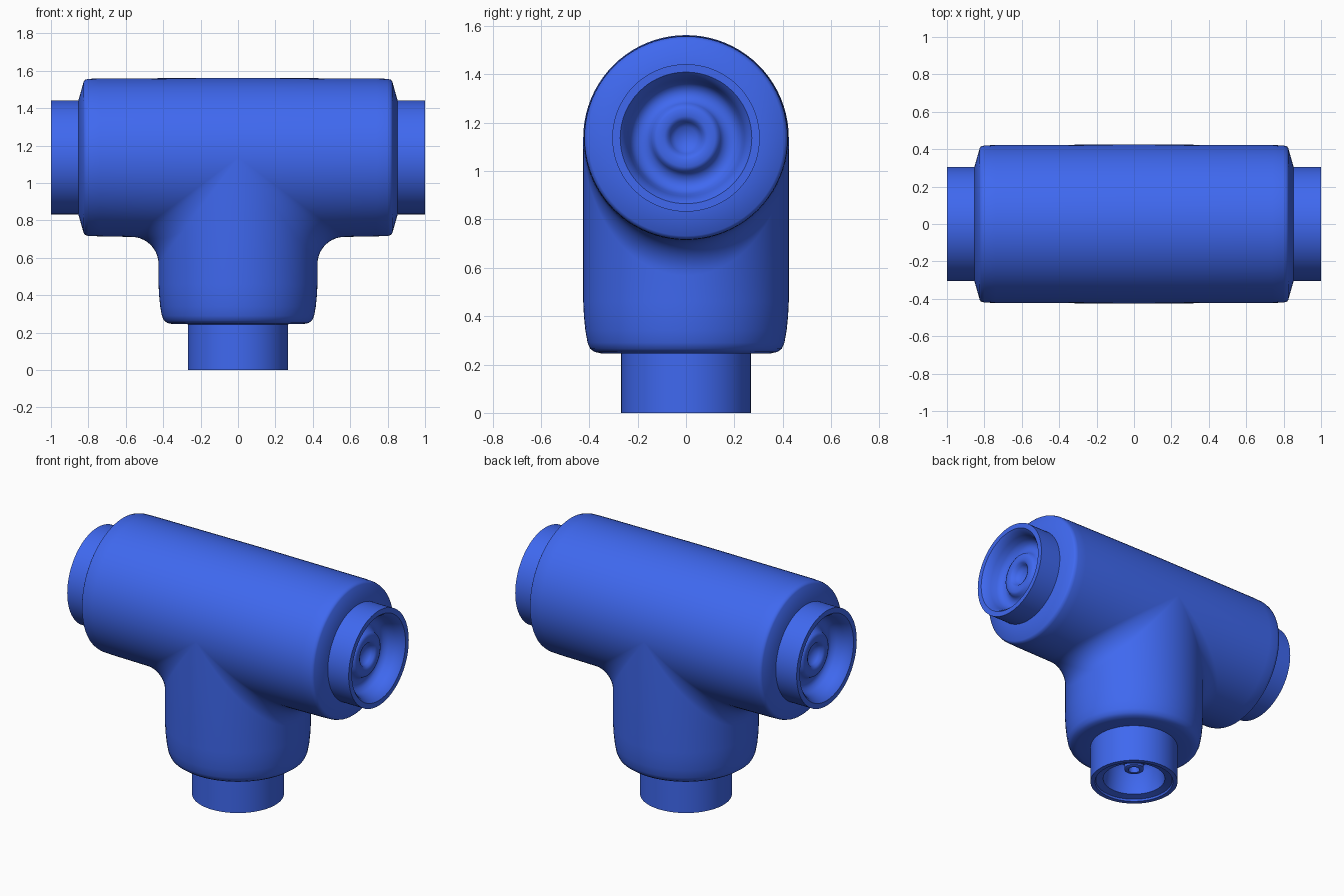
import bpy, bmesh, math
from math import sin, cos, pi, radians

if "Cube" in bpy.data.objects:
    bpy.data.objects.remove(bpy.data.objects["Cube"])

R, C = 0.425, 1.137          # barrel radius and height of the cross axis
N = 40                       # steps per half turn
blue = bpy.data.materials.new("blue")
blue.diffuse_color = (0.05, 0.14, 0.87, 1)
blue.use_nodes = True
blue.node_tree.nodes["Principled BSDF"].inputs["Base Color"].default_value = blue.diffuse_color


def loft(bm, rows):
    """Skin a list of equally long point rows with quads."""
    rows = [[bm.verts.new(p) for p in row] for row in rows]
    for a, b in zip(rows, rows[1:]):
        for i in range(len(a) - 1):
            bm.faces.new((a[i], a[i + 1], b[i + 1], b[i]))


def finish(bm, name, mirror=False):
    bmesh.ops.remove_doubles(bm, verts=bm.verts, dist=1e-5)
    bmesh.ops.recalc_face_normals(bm, faces=bm.faces)
    me = bpy.data.meshes.new(name)
    bm.to_mesh(me)
    bm.free()
    me.shade_smooth()
    me.set_sharp_from_angle(angle=radians(42))
    me.materials.append(blue)
    ob = bpy.data.objects.new(name, me)
    bpy.context.collection.objects.link(ob)
    if mirror:
        m = ob.modifiers.new("mirror", 'MIRROR')
        m.use_clip = True
        m.merge_threshold = 1e-4
    return ob


def lathe(name, profile, place, mirror=False):
    """Spin (axial, radius) points; place maps (axial, u, v) to space."""
    bm = bmesh.new()
    loft(bm, [[place(a, r * cos(t), r * sin(t)) for a, r in profile]
              for t in (i * pi / N for i in range(2 * N + 1))])
    return finish(bm, name, mirror)


# Tee body: right half, each strip runs from the arm end round the fillet down the stem
arm_end = [(0.852, 0), (0.852, 0.31), (0.825, 0.405), (0.818, 0.415), (0.80, 0.42), (0.74, 0.422)]
stem_end = [(0.46, 0.425), (0.40, 0.422), (0.34, 0.416), (0.29, 0.407), (0.265, 0.396),
            (0.252, 0.378), (0.246, 0.35), (0.245, 0.27), (0.245, 0)]
bm = bmesh.new()
lower, upper = [], []
for i in range(N + 1):
    t = -pi / 2 + i * pi / N
    s, k = sin(t), max(cos(t), 0)
    f = 0.145 * k
    strip = [(x, r * s, C - r * k) for x, r in arm_end]
    for j in range(11):
        a = j / 10 * pi / 2
        strip.append((R * k + f * (1 - sin(a)), R * s, C - R * k - f * (1 - cos(a))))
    strip += [(r * k, r * s, z) for z, r in stem_end]
    lower.append(strip)
    upper.append([(x, r * s, C + r * k) for x, r in arm_end + [(0, R)]])
loft(bm, lower)
loft(bm, upper)
finish(bm, "tee_body", mirror=True)

# Side sockets: collar, recess, raised centre boss with a dimple
lathe("side_sockets",
      [(0.80, 0), (0.80, 0.305), (1.0, 0.305), (1.0, 0.272), (0.985, 0.258), (0.95, 0.242),
       (0.91, 0.232), (0.885, 0.215), (0.875, 0.19), (0.88, 0.16), (0.90, 0.143),
       (0.918, 0.135), (0.925, 0.12), (0.925, 0.09), (0.918, 0.074), (0.90, 0.065),
       (0.88, 0.045), (0.872, 0)],
      lambda a, u, v: (a, u, C + v), mirror=True)

# Bottom plug: collar with stepped lip, recess and centre pin
lathe("bottom_plug",
      [(0.30, 0), (0.30, 0.268), (0, 0.268), (0, 0.24), (0.012, 0.235), (0.022, 0.19),
       (0.17, 0.175), (0.20, 0.15), (0.20, 0.06), (0.09, 0.06), (0.085, 0.05),
       (0.085, 0.035), (0.13, 0.03), (0.13, 0)],
      lambda a, u, v: (u, v, a))
